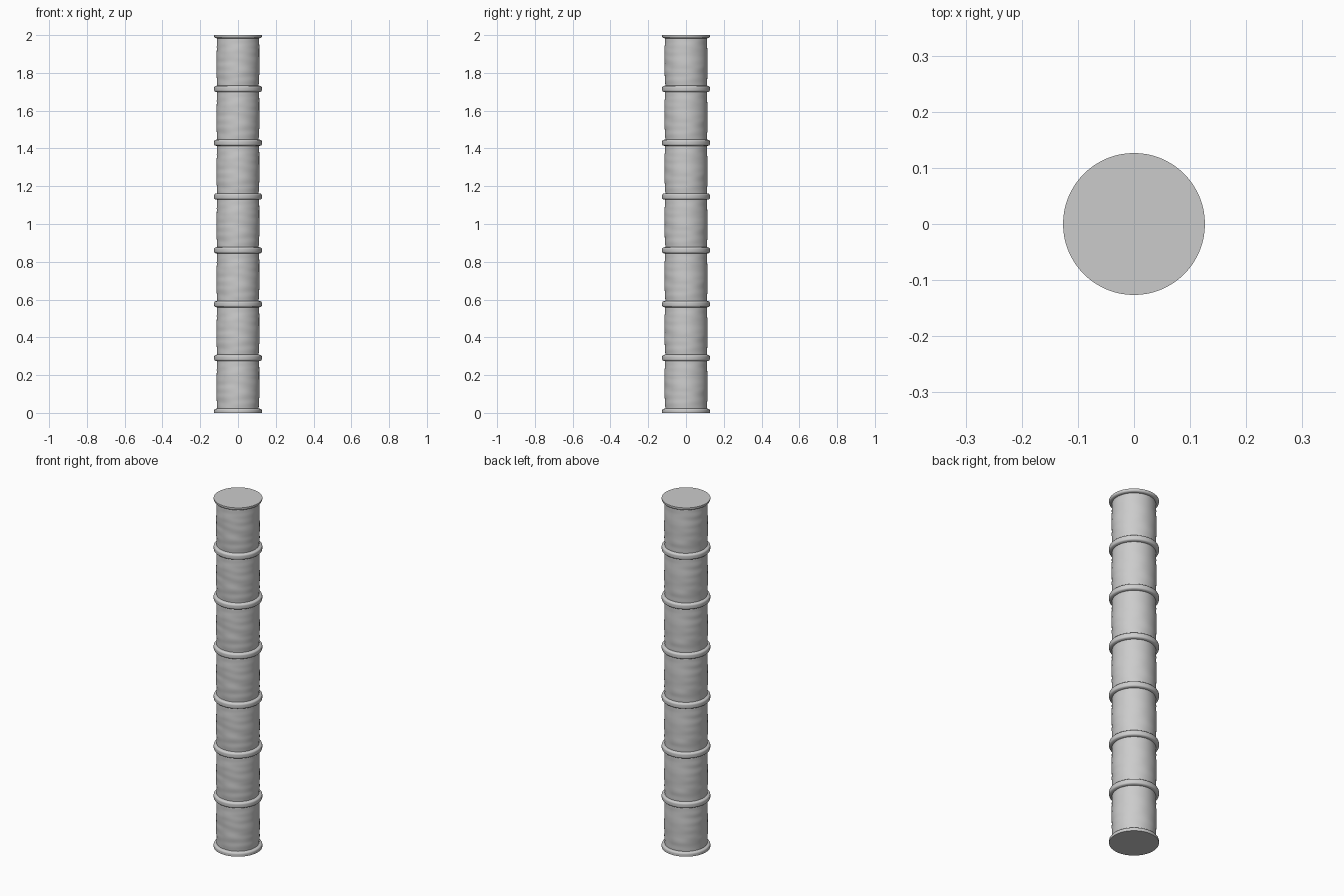
import bpy, bmesh, math
from mathutils import Vector, noise

cube = bpy.data.objects.get("Cube")
if cube:
    bpy.data.objects.remove(cube)

SIDES = 64
SECTIONS = 7
PITCH = 1.994 / SECTIONS
BASE = 0.006
RING_R = 0.1265
BAND = 0.017

stone = bpy.data.materials.new("light grey")
stone.use_nodes = True
grey = (0.6, 0.6, 0.6, 1)
stone.diffuse_color = grey
stone.node_tree.nodes["Principled BSDF"].inputs["Base Color"].default_value = grey


def lathe(name, heights, radius, capped):
    """Revolve radius(angle, row) through the given heights."""
    bm = bmesh.new()
    rows = []
    for i, z in enumerate(heights):
        row = []
        for s in range(SIDES):
            a = math.tau * s / SIDES
            r = radius(a, i)
            row.append(bm.verts.new((r * math.cos(a), r * math.sin(a), z)))
        rows.append(row)
    for low, high in zip(rows, rows[1:]):
        for s in range(SIDES):
            t = (s + 1) % SIDES
            bm.faces.new((low[s], low[t], high[t], high[s]))
    if capped:
        bm.faces.new(rows[0][::-1])
        bm.faces.new(rows[-1])
    mesh = bpy.data.meshes.new(name)
    bm.to_mesh(mesh)
    bm.free()
    mesh.materials.append(stone)
    return mesh


def place(name, mesh, z):
    obj = bpy.data.objects.new(name, mesh)
    bpy.context.collection.objects.link(obj)
    obj.location.z = z
    bpy.ops.object.select_all(action="DESELECT")
    obj.select_set(True)
    bpy.context.view_layer.objects.active = obj
    bpy.ops.object.shade_smooth_by_angle(angle=math.radians(40))


# Rippled, slightly bulging shaft section, the same in every bay
STEPS = 40


def shaft_radius(a, i):
    t = i / STEPS
    bulge = 0.108 + 0.006 * math.sin(math.pi * t) ** 0.6
    p = Vector((1.3 * math.cos(a), 1.3 * math.sin(a), 9 * t))
    q = Vector((math.cos(a), math.sin(a), 3 * t + 20))
    return bulge + 0.0018 * noise.noise(p) + 0.002 * noise.noise(q)


shaft = lathe("shaft_section", [PITCH * i / STEPS for i in range(STEPS + 1)],
              shaft_radius, False)
for k in range(SECTIONS):
    place(f"shaft_section_{k + 1}", shaft, BASE + k * PITCH)


# Rounded bands between the sections, and flat-cut ones at both ends
def band(name, low, high):
    steps = 12
    zs = [low + (high - low) * i / steps for i in range(steps + 1)]

    def radius(a, i):
        u = min(1, abs(zs[i]) / BAND)
        return RING_R - 0.014 * (1 - math.sqrt(1 - u ** 4))

    return lathe(name, zs, radius, True)


ring = band("ring_band", -BAND, BAND)
for k in range(1, SECTIONS):
    place(f"ring_band_{k}", ring, BASE + k * PITCH)
place("bottom_band", band("bottom_band", -BASE, BAND), BASE)
place("top_band", band("top_band", -BAND, 0), BASE + SECTIONS * PITCH)
